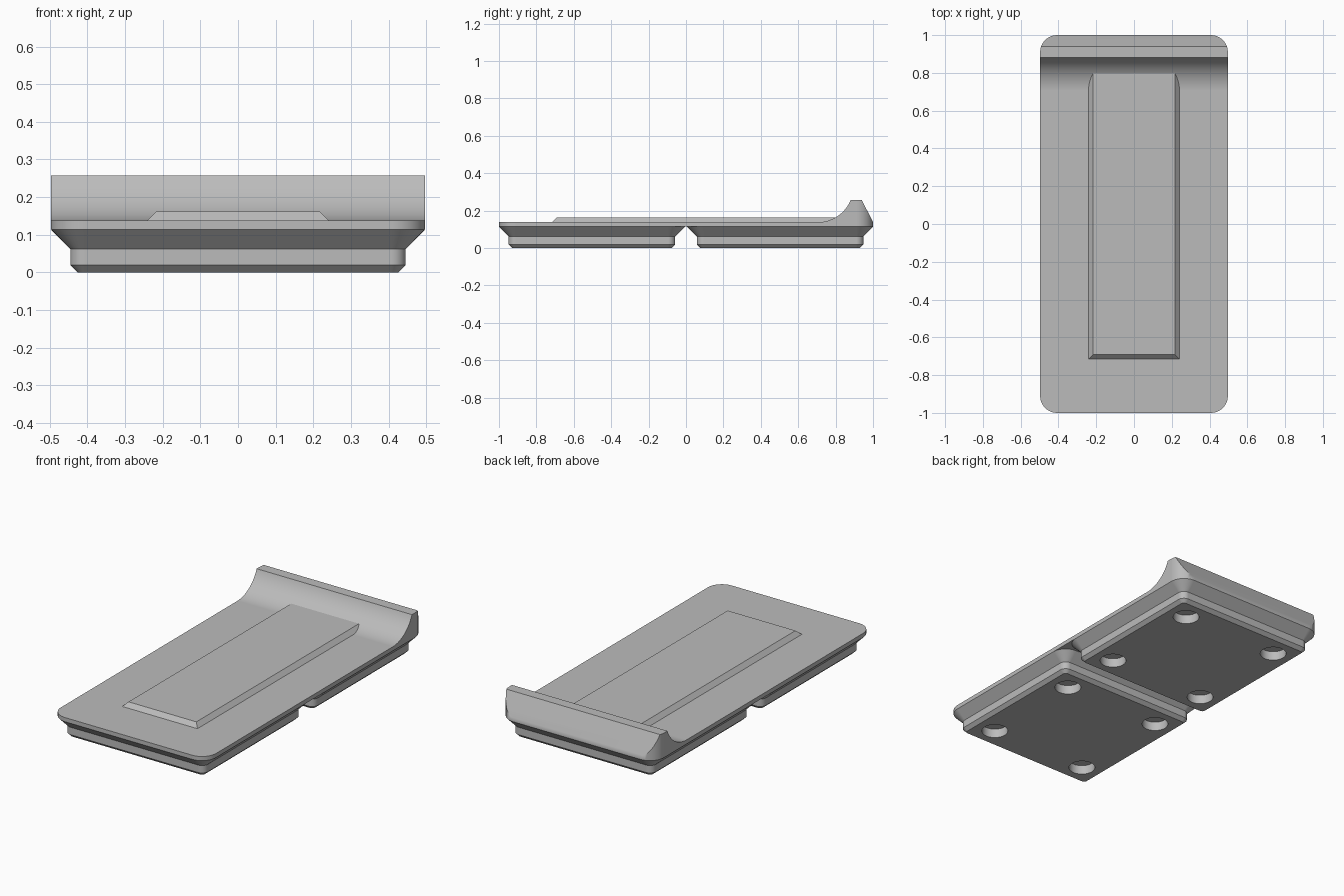
import bpy, bmesh, math

cube = bpy.data.objects.get("Cube")
if cube:
    bpy.data.objects.remove(cube, do_unlink=True)

grey = bpy.data.materials.new("plain_grey")
grey.use_nodes = True
grey.diffuse_color = (0.5, 0.5, 0.5, 1)
grey.node_tree.nodes["Principled BSDF"].inputs["Base Color"].default_value = (0.5, 0.5, 0.5, 1)


def rounded_rect(hx, hy, r, steps=10):
    """Outline of a rounded rectangle centred on the origin."""
    pts = []
    for i, (sx, sy) in enumerate([(1, 1), (-1, 1), (-1, -1), (1, -1)]):
        for k in range(steps + 1):
            a = math.pi / 2 * (i + k / steps)
            pts.append((sx * (hx - r) + r * math.cos(a), sy * (hy - r) + r * math.sin(a)))
    return pts


def loft(name, rings, loc=(0, 0, 0)):
    """Closed solid through rings of matching 3D points."""
    bm = bmesh.new()
    loops = [[bm.verts.new(p) for p in ring] for ring in rings]
    n = len(loops[0])
    for a, b in zip(loops, loops[1:]):
        for i in range(n):
            bm.faces.new((a[i], a[(i + 1) % n], b[(i + 1) % n], b[i]))
    bm.faces.new(loops[0][::-1])
    bm.faces.new(loops[-1])
    bmesh.ops.recalc_face_normals(bm, faces=bm.faces)
    mesh = bpy.data.meshes.new(name)
    bm.to_mesh(mesh)
    bm.free()
    mesh.materials.append(grey)
    ob = bpy.data.objects.new(name, mesh)
    ob.location = loc
    bpy.context.collection.objects.link(ob)
    return ob


def activate(ob):
    bpy.ops.object.select_all(action='DESELECT')
    ob.select_set(True)
    bpy.context.view_layer.objects.active = ob


def boolean(ob, cutter, operation):
    bpy.context.view_layer.update()
    activate(ob)
    mod = ob.modifiers.new("cut", 'BOOLEAN')
    mod.operation, mod.solver, mod.object = operation, 'EXACT', cutter
    bpy.ops.object.modifier_apply(modifier=mod.name)
    bpy.data.objects.remove(cutter, do_unlink=True)


def smooth(ob):
    activate(ob)
    bpy.ops.object.shade_smooth_by_angle(angle=math.radians(30))
    mod = ob.modifiers.new("even_shading", 'WEIGHTED_NORMAL')
    mod.keep_sharp = True


HX, BASE, TOP, CREST = 0.497, 0.114, 0.138, 0.257

# Two stepped feet, each with four round pockets underneath
foot_steps = [(0.426, 0.019, 0.0), (0.4455, 0.038, 0.019),
              (0.4455, 0.038, 0.062), (HX, 0.09, BASE)]
for name, y in (("front_foot", -0.503), ("back_foot", 0.503)):
    foot = loft(name, [[(px, py, z) for px, py in rounded_rect(h, h, r)]
                       for h, r, z in foot_steps], (0, y, 0))
    for sx in (-1, 1):
        for sy in (-1, 1):
            circle = [(0.071 * math.cos(i * math.tau / 40), 0.071 * math.sin(i * math.tau / 40))
                      for i in range(40)]
            pocket = loft("pocket_cutter", [[(px, py, z) for px, py in circle] for z in (-0.05, 0.053)],
                          (sx * 0.311, y + sy * 0.311, 0))
            boolean(foot, pocket, 'DIFFERENCE')
    smooth(foot)

# Top plate and curved back lip: side profile trimmed to a rounded outline
R, YC = 0.19, 0.704
end = math.acos((TOP + R - CREST) / R)
profile = [(-1.1, 0.05), (-1.1, TOP)]
profile += [(YC + R * math.sin(end * k / 20), TOP + R - R * math.cos(end * k / 20)) for k in range(21)]
profile += [(0.94, CREST), (1.0, TOP), (1.044, 0.05)]
plate = loft("top_plate_with_back_lip", [[(x, y, z) for y, z in profile] for x in (-0.6, 0.6)])
outline = loft("outline_cutter", [[(px, py, z) for px, py in rounded_rect(HX, 1.0, 0.09)]
                                  for z in (BASE, 0.35)])
boolean(plate, outline, 'INTERSECT')
smooth(plate)

# Raised centre pad with bevelled sides, running into the lip
pad_rings = []
for hx, y0, z in ((0.241, -0.715, 0.13), (0.241, -0.715, TOP), (0.217, -0.691, 0.162)):
    pad_rings.append([(-hx, y0, z), (hx, y0, z), (hx, 0.85, z), (-hx, 0.85, z)])
loft("raised_centre_pad", pad_rings)
